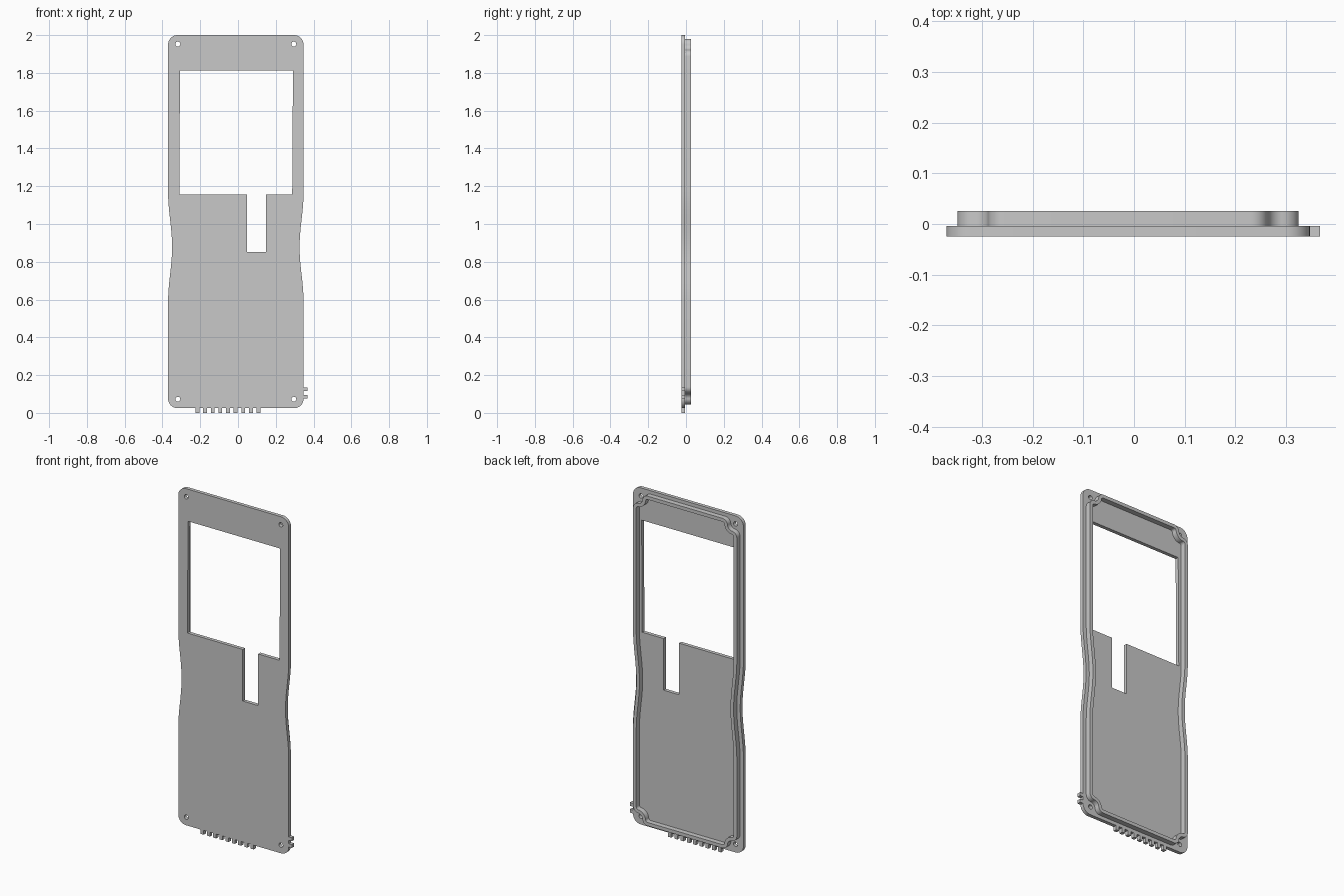
import bpy, bmesh
from math import sin, cos, pi, sqrt, atan2

cube = bpy.data.objects.get("Cube")
if cube:
    bpy.data.objects.remove(cube)

CX, CZ = -0.0115, 1.0125           # middle of the plate
HX, HZ = 0.307, 0.94               # screw holes, measured from the middle

grey = bpy.data.materials.new("light grey")
grey.use_nodes = True
grey.diffuse_color = (0.58, 0.58, 0.58, 1)
grey.node_tree.nodes["Principled BSDF"].inputs["Base Color"].default_value = grey.diffuse_color


def arc(x, z, r, a, b, n=8):
    return [(x + r * cos(a + (b - a) * i / n), z + r * sin(a + (b - a) * i / n))
            for i in range(n + 1)]


def waist(z):
    t = (z + 0.135) / 0.29
    return 0.021 * cos(t * pi / 2) ** 2 if abs(t) < 1 else 0


def outline(corner):
    """Mirror one corner to all four and join them with waisted sides."""
    pts = []
    side = [-0.46 + 0.66 * i / 32 for i in range(33)]
    for sx, sz in ((1, -1), (1, 1), (-1, 1), (-1, -1)):
        part = [(sx * x, sz * z) for x, z in corner]
        pts += part if sx == sz else part[::-1]
        if sx != sz:
            pts += [(sx * corner[0][0], z) for z in side[::sx]]
    return [(x - (1 if x > 0 else -1) * waist(z) + CX, z + CZ) for x, z in pts]


def rim_corner(inset):
    """Corner that curls inwards around the screw hole."""
    w, h = 0.3365 - inset, 0.9675 - inset
    big, small = 0.031 + inset, 0.034 - inset
    reach = big + small
    fx, fz = w - small, h - small
    gz = HZ - sqrt(reach ** 2 - (fx - HX) ** 2)
    gx = HX - sqrt(reach ** 2 - (fz - HZ) ** 2)
    start = atan2(gz - HZ, fx - HX)
    end = atan2(fz - HZ, gx - HX)
    if end > 0:
        end -= 2 * pi
    return (arc(fx, gz, small, 0, atan2(HZ - gz, HX - fx))
            + arc(HX, HZ, big, start, end, 14)[1:-1]
            + arc(gx, fz, small, atan2(HZ - fz, HX - gx), pi / 2))


def slab(name, loops, y0, y1):
    """Extrude a flat outline with holes between two depths."""
    curve = bpy.data.curves.new(name, 'CURVE')
    curve.dimensions = '2D'
    curve.fill_mode = 'BOTH'
    curve.extrude = (y1 - y0) / 2
    for loop in loops:
        spline = curve.splines.new('POLY')
        spline.points.add(len(loop) - 1)
        for p, (x, z) in zip(spline.points, loop):
            p.co = (x, z, 0, 1)
        spline.use_cyclic_u = True
    obj = bpy.data.objects.new(name, curve)
    bpy.context.collection.objects.link(obj)
    obj.rotation_euler.x = pi / 2
    obj.location.y = (y0 + y1) / 2
    bpy.ops.object.select_all(action='DESELECT')
    obj.select_set(True)
    bpy.context.view_layer.objects.active = obj
    bpy.ops.object.convert(target='MESH')
    obj = bpy.context.object
    bm = bmesh.new()
    bm.from_mesh(obj.data)
    bmesh.ops.remove_doubles(bm, verts=bm.verts, dist=0.00005)
    bmesh.ops.recalc_face_normals(bm, faces=bm.faces)
    bm.to_mesh(obj.data)
    bm.free()
    obj.data.materials.clear()
    obj.data.materials.append(grey)
    bpy.ops.object.shade_smooth_by_angle()


def block(x, z, w, h):
    return [(x - w / 2, z - h / 2), (x + w / 2, z - h / 2),
            (x + w / 2, z + h / 2), (x - w / 2, z + h / 2)]


# Face plate with window, slot and screw holes
FRONT, MID, BACK = -0.025, -0.004, 0.026
edge = outline(arc(0.3085, 0.9375, 0.05, 0, pi / 2, 10))
window = [(-0.307, 1.812), (-0.311, 1.155), (0.048, 1.155), (0.048, 0.852),
          (0.148, 0.852), (0.148, 1.155), (0.287, 1.155), (0.291, 1.812)]
holes = [arc(CX + sx * HX, CZ + sz * HZ, 0.013, 0, 2 * pi, 24)[:-1]
         for sx in (-1, 1) for sz in (-1, 1)]
slab("face_plate", [edge, window] + holes, FRONT, MID)

# Raised wall on the back
slab("back_rim", [outline(rim_corner(0)), outline(rim_corner(0.02))], MID, BACK)

# Small tabs along the bottom and the left side
for i in range(9):
    slab("bottom_tab", [block(-0.215 + 0.0405 * i, 0.013, 0.02, 0.026)], FRONT, MID)
for z in (0.085, 0.125):
    slab("side_tab", [block(0.3565, z, 0.021, 0.02)], FRONT, MID)
